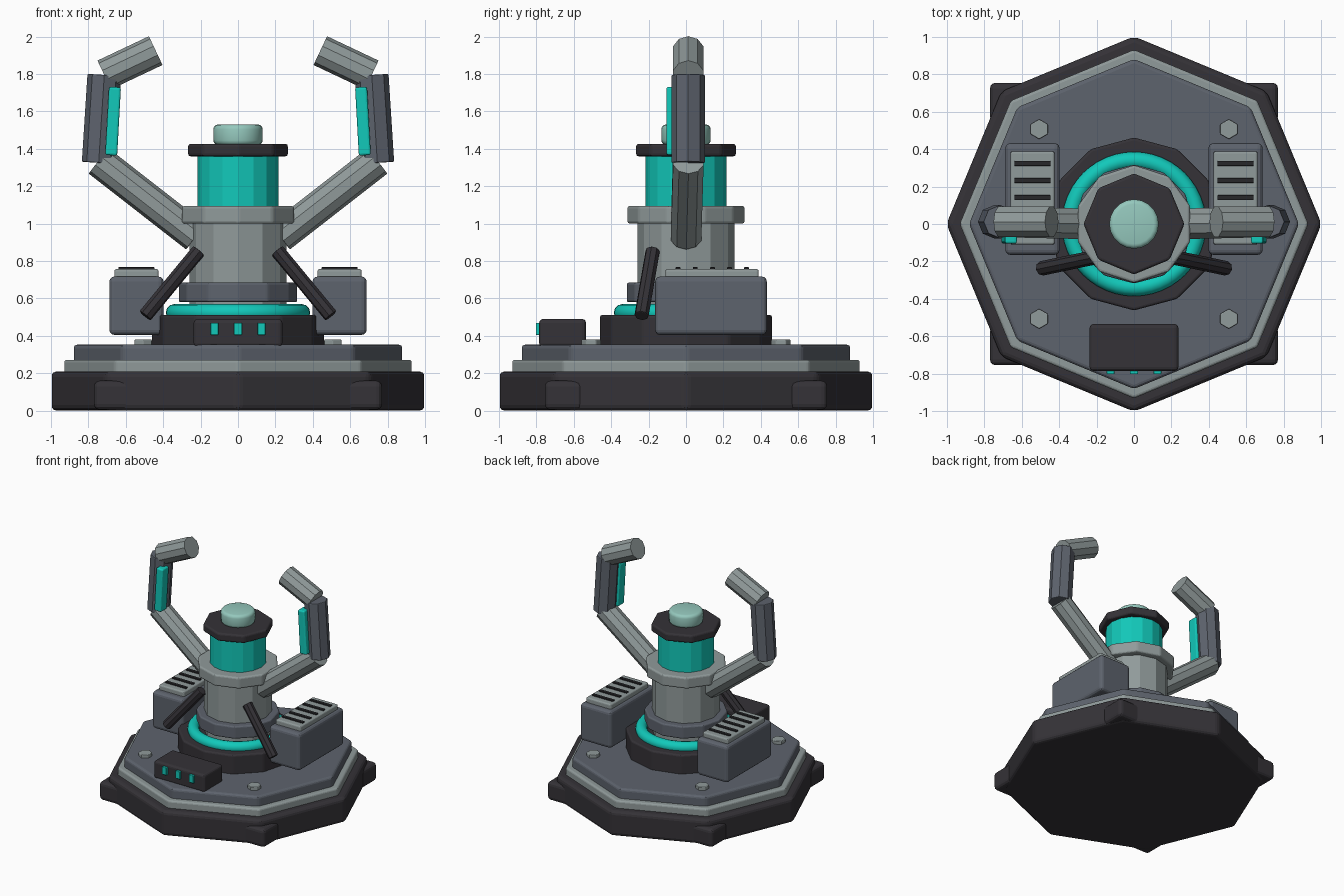
import bpy, bmesh, math
from mathutils import Vector, Matrix

if "Cube" in bpy.data.objects:
    bpy.data.objects.remove(bpy.data.objects["Cube"])


def material(name, rgb):
    m = bpy.data.materials.new(name)
    m.diffuse_color = (*rgb, 1)
    m.use_nodes = True
    m.node_tree.nodes["Principled BSDF"].inputs["Base Color"].default_value = m.diffuse_color
    return m


DARK = material("charcoal", (0.035, 0.032, 0.038))
SLATE = material("slate", (0.11, 0.125, 0.153))
GREY = material("light grey", (0.28, 0.325, 0.325))
TEAL = material("teal", (0.006, 0.58, 0.49))
PALE = material("pale teal", (0.30, 0.58, 0.51))
BLACK = material("vent black", (0.02, 0.02, 0.023))


def finish(name, bm, mat, bevel=0, segments=3, matrix=None, min_angle=25):
    """Round the edges, place the mesh and turn it into an object."""
    if bevel:
        edges = [e for e in bm.edges if e.calc_face_angle(0) > math.radians(min_angle)]
        bmesh.ops.bevel(bm, geom=edges, offset=bevel, segments=segments,
                        profile=0.5, affect='EDGES', clamp_overlap=True)
    if matrix is not None:
        bm.transform(matrix)
    bmesh.ops.recalc_face_normals(bm, faces=bm.faces)
    me = bpy.data.meshes.new(name)
    bm.to_mesh(me)
    bm.free()
    me.materials.append(mat)
    ob = bpy.data.objects.new(name, me)
    bpy.context.collection.objects.link(ob)
    return ob


def smooth(ob, angle=35):
    bpy.ops.object.select_all(action='DESELECT')
    ob.select_set(True)
    bpy.context.view_layer.objects.active = ob
    bpy.ops.object.shade_smooth_by_angle(angle=math.radians(angle))


def prism(name, sides, r, z0, z1, mat, bevel=0, x=0, y=0, min_angle=25):
    bm = bmesh.new()
    bmesh.ops.create_cone(bm, cap_ends=True, segments=sides, radius1=r, radius2=r, depth=z1 - z0)
    return finish(name, bm, mat, bevel, 3, Matrix.Translation((x, y, (z0 + z1) / 2)), min_angle)


def box(name, lo, hi, mat, bevel=0, tilt=0):
    lo, hi = Vector(lo), Vector(hi)
    bm = bmesh.new()
    bmesh.ops.create_cube(bm, size=1)
    bm.transform(Matrix.Diagonal((*(hi - lo), 1)))
    return finish(name, bm, mat, bevel, 3,
                  Matrix.Translation((lo + hi) / 2) @ Matrix.Rotation(tilt, 4, 'Y'))


def rod(name, a, b, r, mat, sides=10, bevel=0):
    a, b = Vector(a), Vector(b)
    bm = bmesh.new()
    bmesh.ops.create_cone(bm, cap_ends=True, segments=sides, radius1=r, radius2=r,
                          depth=(b - a).length)
    turn = (b - a).to_track_quat('Z', 'Y').to_matrix().to_4x4()
    return finish(name, bm, mat, bevel, 2, Matrix.Translation((a + b) / 2) @ turn, 60)


def torus(name, major, minor, z, mat, n=48, m=12):
    bm = bmesh.new()
    rings = []
    for i in range(n):
        u = 2 * math.pi * i / n
        ring = []
        for j in range(m):
            v = 2 * math.pi * j / m
            d = major + minor * math.cos(v)
            ring.append(bm.verts.new((d * math.cos(u), d * math.sin(u), z + minor * math.sin(v))))
        rings.append(ring)
    for i in range(n):
        p, q = rings[i], rings[(i + 1) % n]
        for j in range(m):
            k = (j + 1) % m
            bm.faces.new((p[j], q[j], q[k], p[k]))
    smooth(finish(name, bm, mat), 60)


# Stepped octagonal base
prism("base", 8, 1.003, 0, 0.21, DARK, 0.03)
prism("base_trim", 8, 0.932, 0.19, 0.272, GREY, 0.015)
prism("deck", 8, 0.882, 0.25, 0.353, SLATE, 0.02)

# Corner feet and deck bolts
for sx in (-1, 1):
    for sy in (-1, 1):
        box("foot", (sx * 0.66 - 0.11, sy * 0.65 - 0.105, 0.005),
            (sx * 0.66 + 0.11, sy * 0.65 + 0.105, 0.16), DARK, 0.03)
        prism("bolt", 6, 0.053, 0.34, 0.38, GREY, 0.005, sx * 0.507, sy * 0.507)

# Turntable and glowing ring
prism("turntable", 12, 0.462, 0.34, 0.512, DARK, 0.014)
torus("glow_ring", 0.34, 0.046, 0.524, TEAL)

# Central column
prism("column_neck", 12, 0.26, 0.5, 1.01, GREY)
prism("lower_collar", 12, 0.318, 0.58, 0.685, SLATE, 0.012)
prism("upper_collar", 10, 0.315, 1.0, 1.095, GREY, 0.014)
prism("energy_core", 16, 0.217, 1.08, 1.37, TEAL, min_angle=60)
prism("core_cap", 8, 0.27, 1.36, 1.427, DARK, 0.015)
smooth(prism("top_button", 20, 0.132, 1.42, 1.53, PALE, 0.025, min_angle=60))

# Front console with three indicator lights
box("console", (-0.237, -0.785, 0.34), (0.237, -0.535, 0.49), DARK, 0.02)
for x in (-0.125, 0, 0.125):
    box("console_light", (x - 0.021, -0.803, 0.405), (x + 0.021, -0.77, 0.47), TEAL, 0.004)

for s in (-1, 1):
    # Side power box with vent plate and slats
    cx = s * 0.543
    box("power_box", (cx - 0.145, -0.165, 0.405), (cx + 0.145, 0.432, 0.717), SLATE, 0.027)
    box("vent_plate", (cx - 0.118, -0.11, 0.7), (cx + 0.118, 0.388, 0.757), GREY, 0.012)
    for i in range(5):
        y = -0.042 + i * 0.0915
        box("vent_slat", (cx - 0.097, y - 0.013, 0.745), (cx + 0.097, y + 0.013, 0.767), BLACK, 0.003)

    # Curved claw arm in three segments
    shoulder, elbow = (s * 0.225, 0, 0.93), (s * 0.745, 0.012, 1.335)
    wrist, tip = (s * 0.715, 0.012, 1.795), (s * 0.44, 0.012, 1.925)
    rod("lower_arm", shoulder, elbow, 0.086, GREY)
    rod("forearm", (s * 0.745, 0.012, 1.325), wrist, 0.09, SLATE, 8, 0.006)
    rod("claw_tip", wrist, tip, 0.085, GREY)
    box("arm_light", (s * 0.668 - 0.032, -0.105, 1.365), (s * 0.668 + 0.032, -0.02, 1.73),
        TEAL, 0.012, -s * 0.055)

    # Dark brace rod leaning on the column
    rod("brace", (s * 0.21, -0.178, 0.855), (s * 0.497, -0.238, 0.507), 0.039, DARK, 8, 0.006)
